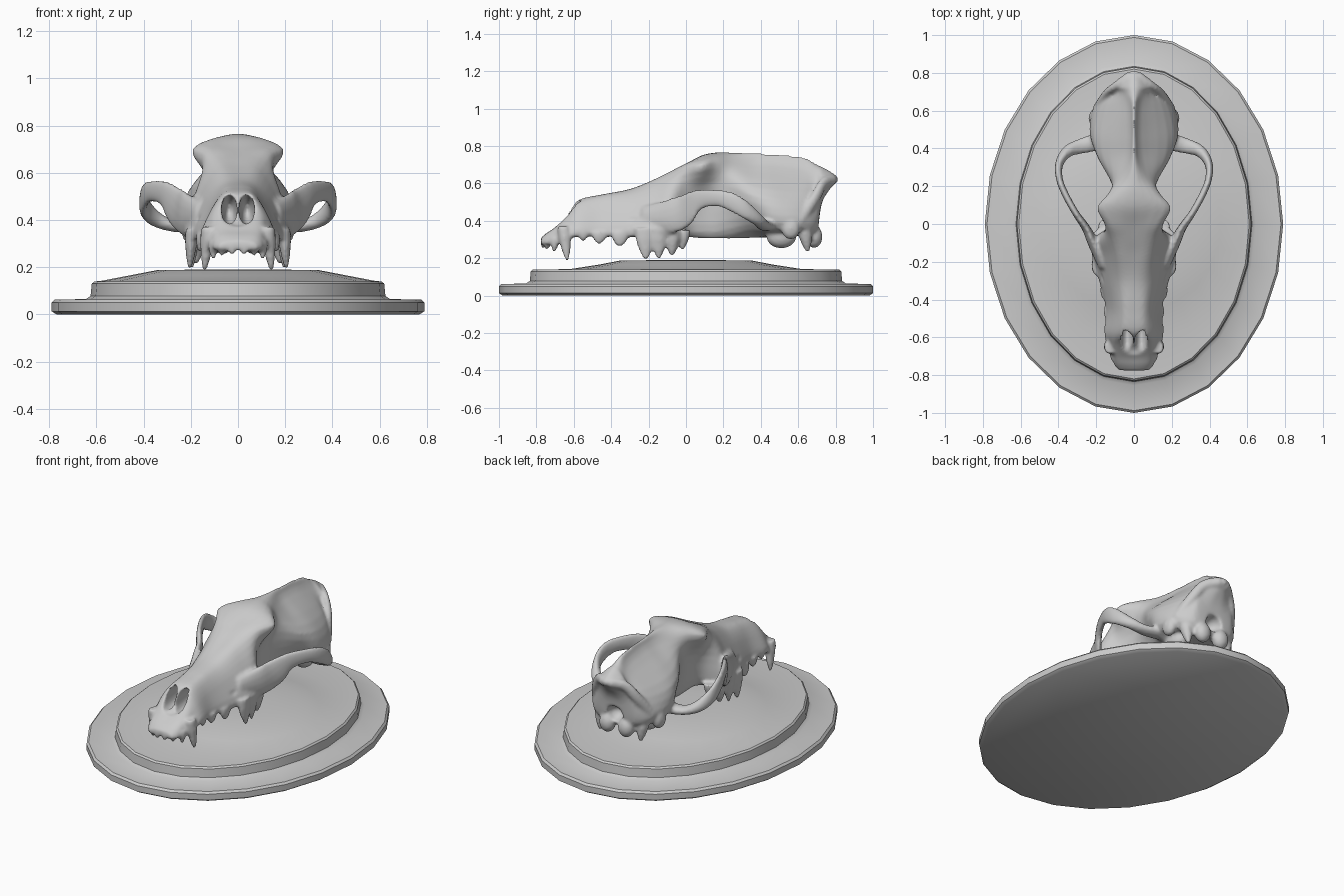
import bpy, bmesh, math
from mathutils import Vector, Matrix

def spline(pts, n, closed=False):
    """Catmull-Rom resampling of a list of number tuples."""
    m, out = len(pts), []
    get = (lambda i: pts[i % m]) if closed else (lambda i: pts[max(0, min(m - 1, i))])
    for i in range(m if closed else m - 1):
        a, b, c, d = get(i - 1), get(i), get(i + 1), get(i + 2)
        for k in range(n):
            t = k / n
            out.append([0.5 * (2*q + (r-p)*t + (2*p-5*q+4*r-s)*t*t + (3*q-p-3*r+s)*t**3)
                        for p, q, r, s in zip(a, b, c, d)])
    if not closed:
        out.append(list(pts[-1]))
    return out

def skin(bm, rings):
    loops = [[bm.verts.new(p) for p in r] for r in rings]
    n = len(loops[0])
    for a, b in zip(loops, loops[1:]):
        for i in range(n):
            bm.faces.new((a[i], a[(i+1) % n], b[(i+1) % n], b[i]))
    bm.faces.new(loops[0])
    bm.faces.new(loops[-1][::-1])

def ball(bm, c, r):
    bmesh.ops.create_uvsphere(bm, u_segments=20, v_segments=12, radius=1,
                              matrix=Matrix.Translation(c) @ Matrix.Diagonal((*r, 1)))

def tube(bm, path, side, n=14):
    """Elliptical tube; path rows are x, y, z, half height, half thickness."""
    pts = spline(path, 6)
    rings = []
    for i, p in enumerate(pts):
        t = Vector(pts[min(i+1, len(pts)-1)][:3]) - Vector(pts[max(i-1, 0)][:3])
        s = t.cross(Vector((0, 0, 1))).normalized()
        u = s.cross(t).normalized()
        ring = []
        for k in range(n):
            a = 2 * math.pi * k / n
            v = Vector(p[:3]) + u * p[3] * math.sin(a) + s * p[4] * math.cos(a)
            ring.append((v.x * side, v.y, v.z))
        rings.append(ring)
    skin(bm, rings)

def tooth(bm, base, tip, rx, ry, side):
    rings = []
    for t, w in ((0, 1), (.35, .95), (.7, .65), (.92, .36), (1, .2)):
        c = Vector(base).lerp(Vector(tip), t)
        rings.append([((c.x + rx*w*math.cos(a)) * side, c.y + ry*w*math.sin(a), c.z)
                      for a in [2*math.pi*k/12 for k in range(12)]])
    skin(bm, rings)

def make(name, bm):
    bmesh.ops.recalc_face_normals(bm, faces=bm.faces)
    me = bpy.data.meshes.new(name)
    bm.to_mesh(me)
    bm.free()
    ob = bpy.data.objects.new(name, me)
    bpy.context.collection.objects.link(ob)
    return ob

def baked(ob):
    """Mesh of an object with its modifiers applied."""
    bpy.context.view_layer.update()
    dg = bpy.context.evaluated_depsgraph_get()
    return bpy.data.meshes.new_from_object(ob.evaluated_get(dg))

# Oval stepped plinth: half width, half length, height
bm = bmesh.new()
steps = [(.77, .98, 0), (.79, 1, .013), (.79, 1, .05), (.778, .988, .062), (.645, .855, .065),
         (.625, .835, .078), (.62, .83, .13), (.61, .82, .139), (.58, .62, .142),
         (.46, .47, .165), (.34, .35, .188), (.12, .12, .19)]
skin(bm, [[(a*math.cos(k*math.pi/12), b*math.sin(k*math.pi/12), z) for k in range(24)]
          for a, b, z in steps])
plinth = make("plinth", bm)
bpy.context.view_layer.objects.active = plinth
plinth.select_set(True)
bpy.ops.object.shade_smooth_by_angle(angle=math.radians(35))
plinth.select_set(False)

# Skull cross-sections: y, top z, shoulder x z, middle x z, lower x z, bottom z
snout = [(-.775, .31, .05, .305, .075, .295, .07, .275, .275),
         (-.745, .335, .07, .33, .1, .305, .095, .275, .28),
         (-.70, .365, .085, .36, .115, .32, .11, .28, .29),
         (-.64, .43, .09, .415, .125, .36, .135, .30, .31),
         (-.575, .51, .07, .495, .13, .41, .15, .32, .325),
         (-.45, .54, .065, .525, .12, .43, .142, .32, .33),
         (-.30, .57, .075, .55, .14, .46, .18, .32, .33),
         (-.17, .62, .09, .605, .17, .48, .215, .32, .33),
         (-.08, .665, .115, .645, .185, .5, .205, .32, .32)]
cranium = [(0, .705, .15, .685, .125, .52, .1, .34, .31),
           (.085, .75, .195, .70, .1, .55, .08, .34, .295),
           (.16, .765, .135, .715, .1, .56, .08, .34, .29),
           (.24, .765, .08, .71, .13, .58, .09, .36, .29),
           (.35, .762, .045, .70, .19, .54, .13, .38, .31),
           (.45, .758, .035, .70, .212, .52, .2, .36, .31),
           (.55, .75, .035, .69, .2, .51, .215, .36, .32),
           (.64, .735, .04, .67, .17, .51, .19, .36, .32),
           (.70, .70, .06, .64, .135, .50, .13, .37, .33),
           (.725, .69, .08, .63, .11, .56, .06, .50, .49),
           (.77, .665, .05, .635, .055, .60, .03, .575, .57),
           (.81, .637, .012, .635, .018, .625, .01, .612, .61)]
bm = bmesh.new()
rings = []
for y, zt, x1, z1, x2, z2, x3, z3, zb in spline(snout + cranium, 5):
    half = [(x1, z1), (x2, z2), (x3, z3)]
    loop = [(0, zt)] + half + [(0, zb)] + [(-x, z) for x, z in half[::-1]]
    rings.append([(x, y, z) for x, z in spline(loop, 4, True)])
skin(bm, rings)
core = make("skull_core", bm)

# Hollows: nostril pair, nose opening, throat passage, neck opening, cheek holes
hollows = [((.037, -.60, .443), (.033, .16, .066)), ((-.037, -.60, .443), (.033, .16, .066)),
           ((0, -.69, .44), (.075, .06, .068)), ((0, .10, .29), (.05, .22, .06)),
           ((0, .72, .39), (.055, .08, .05)),
           ((.185, -.30, .41), (.025, .045, .022)), ((-.185, -.30, .41), (.025, .045, .022))]
cutters = []
for c, r in hollows:
    cb = bmesh.new()
    ball(cb, c, r)
    cutter = make("hollow_cutter", cb)
    cutter.hide_render = True
    cutters.append(cutter)
    cut = core.modifiers.new("carve", 'BOOLEAN')
    cut.operation, cut.object, cut.solver = 'DIFFERENCE', cutter, 'EXACT'
bm = bmesh.new()
bm.from_mesh(baked(core))
for ob in cutters + [core]:
    bpy.data.objects.remove(ob)

# Cheek arch path
arch = [(.15, -.22, .41, .07, .04), (.215, -.10, .42, .09, .03), (.255, -.02, .45, .09, .022),
        (.31, .06, .51, .058, .018), (.365, .16, .522, .046, .018), (.395, .24, .503, .05, .018),
        (.395, .32, .455, .045, .022), (.35, .385, .405, .034, .032),
        (.27, .415, .375, .026, .042), (.17, .44, .38, .035, .05)]
# Teeth: base, tip, x radius, y radius
teeth = [((.025, -.755, .30), (.025, -.765, .25), .021, .022),
         ((.068, -.735, .30), (.068, -.745, .247), .023, .024),
         ((.103, -.70, .31), (.105, -.705, .233), .024, .026),
         ((.125, -.655, .37), (.142, -.635, .185), .032, .036),
         ((.14, -.55, .34), (.14, -.55, .29), .018, .03),
         ((.14, -.46, .34), (.143, -.465, .275), .02, .045),
         ((.155, -.35, .34), (.162, -.355, .262), .022, .05),
         ((.195, -.22, .36), (.205, -.215, .195), .028, .055),
         ((.195, -.15, .36), (.195, -.145, .2), .03, .05),
         ((.175, -.07, .35), (.18, -.075, .215), .045, .045),
         ((.155, -.01, .35), (.16, -.02, .245), .035, .035)]
for s in (1, -1):
    tube(bm, arch, s)
    for base, tip, rx, ry in teeth:
        tooth(bm, base, tip, rx, ry, s)
    # Ear bulb, neck knuckle, side bump behind the ear, hanging rear spur
    ball(bm, (s*.11, .51, .315), (.055, .08, .062))
    ball(bm, (s*.065, .685, .315), (.05, .045, .06))
    ball(bm, (s*.205, .56, .36), (.035, .05, .06))
    tooth(bm, (.145, .63, .37), (.14, .65, .235), .04, .04, s)
    # Rear crest running from the tip down to the ear
    tube(bm, [(.02, .785, .62, .03, .025), (.09, .735, .60, .03, .022),
              (.145, .69, .52, .03, .022), (.195, .61, .40, .03, .025)], s)
skull = make("skull", bm)

# Fuse and soften the bone
fuse = skull.modifiers.new("fuse", 'REMESH')
fuse.mode, fuse.voxel_size, fuse.use_smooth_shade = 'VOXEL', .01, True
soft = skull.modifiers.new("soften", 'SMOOTH')
soft.factor, soft.iterations = .5, 4
